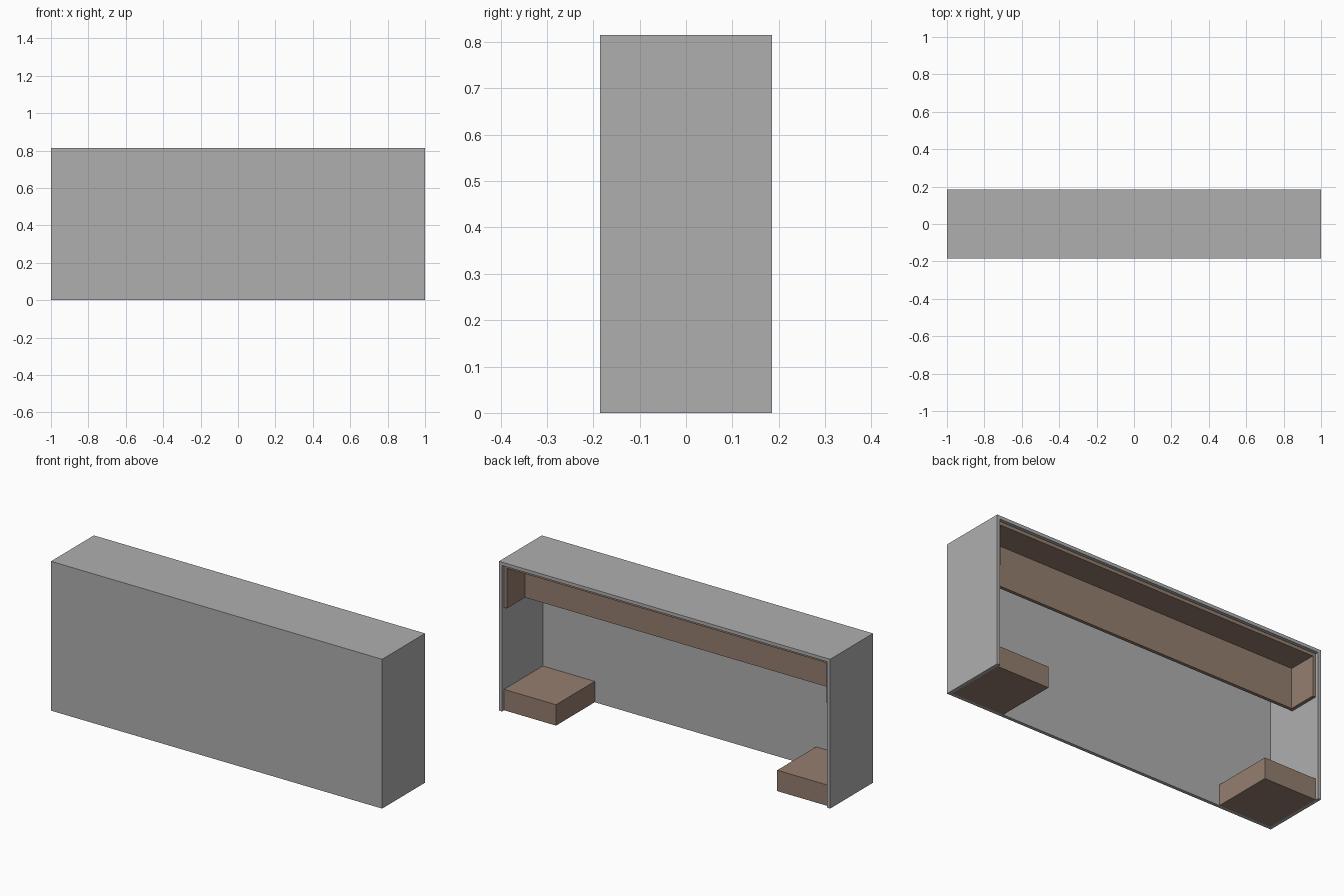
import bpy
import bmesh

if "Cube" in bpy.data.objects:
    bpy.data.objects.remove(bpy.data.objects["Cube"])

T = 0.018                      # panel thickness
W, D, H = 1.0, 0.185, 0.815    # half width, half depth, height


def material(name, rgb):
    m = bpy.data.materials.new(name)
    m.diffuse_color = (*rgb, 1.0)
    m.use_nodes = True
    m.node_tree.nodes["Principled BSDF"].inputs["Base Color"].default_value = m.diffuse_color
    return m


grey = material("grey_panel", (0.43, 0.43, 0.43))
brown = material("brown_wood", (0.30, 0.21, 0.16))


def box(name, lo, hi, mat, hollow=False):
    """Box between two corners; hollow ones are open at the back and bottom."""
    bm = bmesh.new()
    bmesh.ops.create_cube(bm, size=1.0)
    for v in bm.verts:
        v.co = [lo[i] + (v.co[i] + 0.5) * (hi[i] - lo[i]) for i in range(3)]
    bm.normal_update()
    if hollow:
        gone = [f for f in bm.faces if f.normal.y > 0.5 or f.normal.z < -0.5]
        bmesh.ops.delete(bm, geom=gone, context='FACES')
    mesh = bpy.data.meshes.new(name)
    bm.to_mesh(mesh)
    bm.free()
    mesh.materials.append(mat)
    ob = bpy.data.objects.new(name, mesh)
    bpy.context.collection.objects.link(ob)
    if hollow:
        s = ob.modifiers.new("panel_thickness", 'SOLIDIFY')
        s.thickness = T
        s.offset = -1.0
        s.use_even_offset = True
    return ob


# Outer counter shell: front, sides and top
box("counter_shell", (-W, -D, 0), (W, D, H), grey, hollow=True)

# Tray under the top: front board, ends and ceiling
box("upper_tray", (-W + T, -0.006, 0.561), (W - T, D - T, H - T), brown, hollow=True)

# Foot blocks in both bottom corners
for side, s in (("left", -1), ("right", 1)):
    xs = sorted((s * (W - T), s * 0.668))
    box(side + "_foot_block", (xs[0], -D + T, 0), (xs[1], D - T, 0.114), brown)
